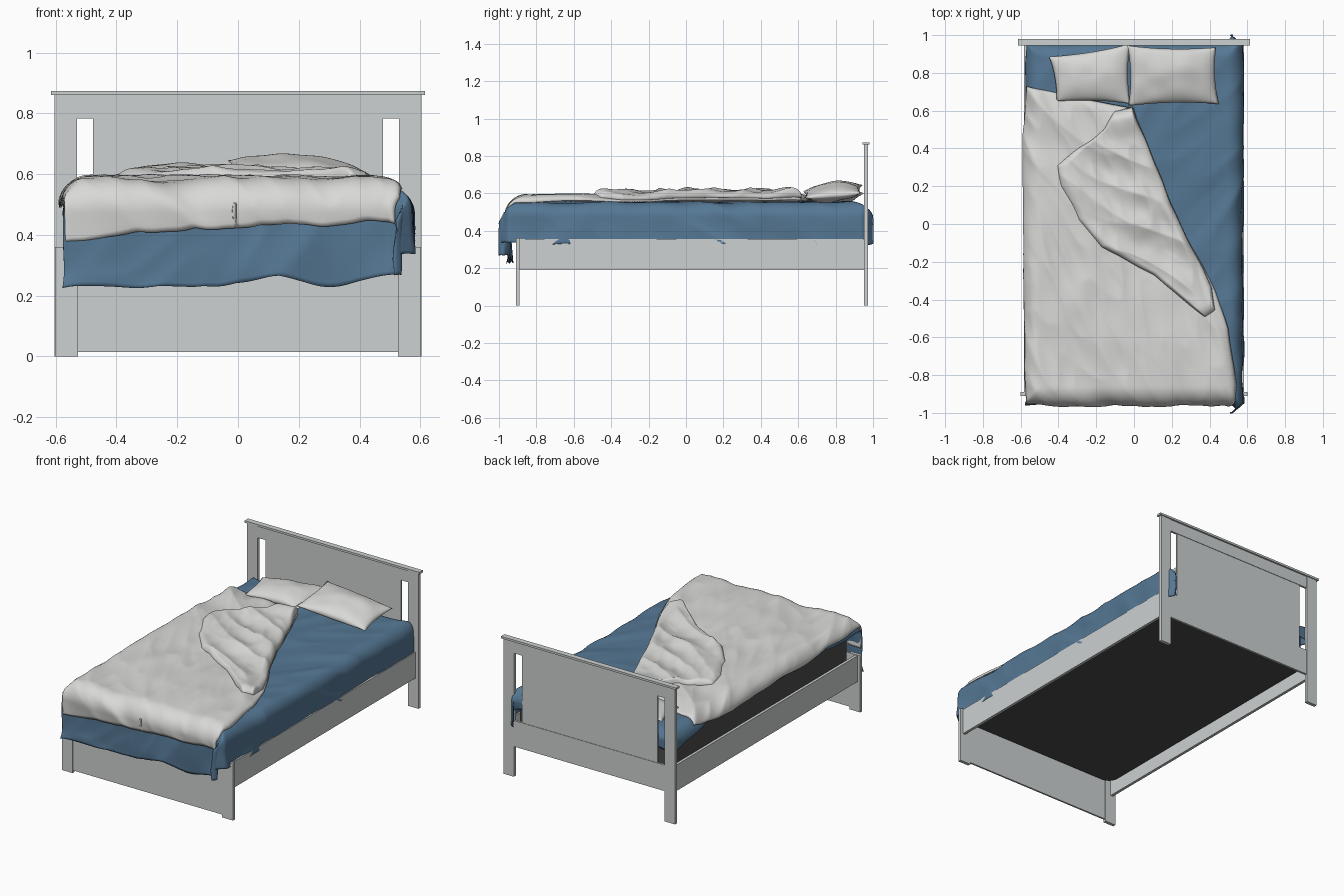
import bpy, bmesh, math
from mathutils import Vector, noise

if "Cube" in bpy.data.objects:
    bpy.data.objects.remove(bpy.data.objects["Cube"])


def material(name, rgb):
    m = bpy.data.materials.new(name)
    m.diffuse_color = (*rgb, 1)
    m.use_nodes = True
    m.node_tree.nodes["Principled BSDF"].inputs["Base Color"].default_value = m.diffuse_color
    return m


FRAME = material("painted grey", (0.61, 0.635, 0.635))
LINEN = material("pale linen", (0.69, 0.69, 0.675))
BLUE = material("blue sheet", (0.09, 0.185, 0.295))
DARK = material("charcoal", (0.072, 0.072, 0.072))


def make(name, verts, faces, mat, smooth=True):
    me = bpy.data.meshes.new(name)
    me.from_pydata(verts, [], faces)
    me.materials.append(mat)
    ob = bpy.data.objects.new(name, me)
    bpy.context.collection.objects.link(ob)
    if smooth:
        me.polygons.foreach_set("use_smooth", [True] * len(me.polygons))
    return ob


def box(name, x0, x1, y0, y1, z0, z1, mat=FRAME, corner=0):
    bm = bmesh.new()
    bmesh.ops.create_cube(bm, size=1)
    for v in bm.verts:
        v.co = ((x0 + x1) / 2 + v.co.x * (x1 - x0),
                (y0 + y1) / 2 + v.co.y * (y1 - y0),
                (z0 + z1) / 2 + v.co.z * (z1 - z0))
    if corner:
        edges = [e for e in bm.edges if abs(e.verts[0].co.z - e.verts[1].co.z) > 0.01]
        bmesh.ops.bevel(bm, geom=edges, offset=corner, segments=6, profile=0.5, affect='EDGES')
    me = bpy.data.meshes.new(name)
    bm.to_mesh(me)
    bm.free()
    me.materials.append(mat)
    ob = bpy.data.objects.new(name, me)
    bpy.context.collection.objects.link(ob)
    return ob


# --- wooden frame ---
for side, s in (("left", -1), ("right", 1)):
    def mirrored(name, a, b, *rest):
        box(f"{side}_{name}", min(s * a, s * b), max(s * a, s * b), *rest)
    mirrored("head_post", 0.53, 0.604, 0.951, 0.973, 0, 0.86)
    mirrored("foot_post", 0.526, 0.602, -0.91, -0.89, 0, 0.36)
    mirrored("side_rail", 0.565, 0.583, -0.89, 0.951, 0.19, 0.355)
box("headboard_cap", -0.615, 0.615, 0.945, 0.98, 0.86, 0.873)
box("headboard_top_rail", -0.53, 0.53, 0.955, 0.969, 0.783, 0.86)
box("headboard_panel", -0.477, 0.477, 0.958, 0.966, 0.35, 0.785)
box("headboard_low_rail", -0.53, 0.53, 0.955, 0.969, 0.19, 0.355)
box("footboard_panel", -0.526, 0.526, -0.905, -0.894, 0.015, 0.357)
box("mattress", -0.547, 0.547, -0.872, 0.93, 0.262, 0.512, DARK, 0.06)


# --- cloth helpers ---
def ridged(x, y, angle, long, short, seed):
    """Stretched noise giving creases that run along the given angle."""
    c, s = math.cos(angle), math.sin(angle)
    n = noise.noise(Vector(((x * c + y * s) * long, (y * c - x * s) * short, seed)))
    return 1 - 2 * min(1, abs(n) * 1.8)


def soft(x, y, f, seed):
    return noise.noise(Vector((x * f, y * f, seed)))


def bend(o, r):
    if o <= 0:
        return 0, 0
    a = o / r
    if a < math.pi / 2:
        return r * math.sin(a), r * (1 - math.cos(a))
    return r, r + o - r * math.pi / 2


def drape(x, y, h):
    """Lay a flat cloth point over the mattress, h above its surface."""
    r = 0.07 + h
    sx, sy = (1 if x > 0 else -1), (1 if y > 0 else -1)
    ybase = 0.879 if y > 0 else 0.86
    ox, oy = abs(x) - 0.495, abs(y) - ybase
    hx, dx = bend(ox, r)
    hy, dy = bend(oy, r)
    flap = max(0, min(ox, oy))
    px = min(abs(x), 0.495) + hx
    py = min(abs(y), ybase) + hy + (0.38 if x > 0 else 0.05) * flap
    py = min(py, 0.999 if x > 0 or y < 0 else 0.95)
    if x > 0:                       # loose corner flaps swing inwards
        px -= 1.2 * max(0, py - 0.95)
    return sx * min(px, 0.6), sy * py, 0.545 + h - max(dx, dy)


def along(pts, t):
    """Point at fraction t of the length of a polyline."""
    lens = [math.dist(a, b) for a, b in zip(pts, pts[1:])]
    d = t * sum(lens)
    for a, b, l in zip(pts, pts[1:], lens):
        if d <= l + 1e-9:
            return Vector(a).lerp(Vector(b), min(1, d / l))
        d -= l
    return Vector(pts[-1])


def grid_faces(nu, nv, flip=False, start=0):
    fs = []
    for j in range(nv):
        for i in range(nu):
            k = start + j * (nu + 1) + i
            f = (k, k + nu + 1, k + nu + 2, k + 1)
            fs.append(f[::-1] if flip else f)
    return fs


def cloth(name, left, right, height, mat, nu, nv, thick):
    verts = []
    for j in range(nv + 1):
        a, b = along(left, j / nv), along(right, j / nv)
        for i in range(nu + 1):
            u, v = i / nu, j / nv
            p = a.lerp(b, u)
            rim = 1 - abs(2 * u - 1) ** 6
            p += 0.012 * (1 - rim) * Vector((soft(p.x, p.y, 6, 1), soft(p.x, p.y, 6, 2)))
            verts.append(drape(p.x, p.y, height(p.x, p.y, u, v)))
    ob = make(name, verts, grid_faces(nu, nv), mat)
    mod = ob.modifiers.new("thickness", 'SOLIDIFY')
    mod.thickness, mod.offset = thick, -1
    return ob


# --- blue sheet ---
def sheet_h(x, y, u, v):
    hang = max(0, x - 0.52, -y - 0.88)
    return (0.006 + 0.006 * soft(x, y, 4, 5) + 0.005 * ridged(x, y, 0.9, 2, 6, 3)
            + 0.05 * hang * (0.4 + soft(x, y, 5, 8)))


cloth("sheet", [(-0.67, 1.03), (-0.60, 0.6), (-0.60, -0.6), (-0.60, -1.255)],
      [(0.77, 1.05), (0.785, 0.4), (0.785, -0.6), (0.76, -1.19)], sheet_h, BLUE, 110, 170, 0.004)


# --- duvet with its turned-back corner ---
def rise(d, w):
    d = max(0, min(1, d / w))
    return math.sqrt(1 - (1 - d) ** 2)


def duvet_body(x, y):
    knot = math.exp(-((x + 0.07) ** 2 + (y - 0.53) ** 2) / 0.008)
    return (0.026 + 0.013 * ridged(x, y, -0.9, 1.1, 4, 1) + 0.006 * soft(x, y, 5, 4)
            + 0.005 * ridged(x, y, -1.2, 3, 10, 7) + 0.022 * knot)


def duvet_h(x, y, u, v):
    edge = rise(1 - u, 0.07) * rise(v, 0.04) * (0.2 + 0.8 * rise(u, 0.25)) \
        * (0.3 + 0.7 * rise(1 - v, 0.25))
    return 0.010 + max(0.004, duvet_body(x, y)) * (0.25 + 0.75 * edge)


def fold_h(x, y, u, v):
    edge = rise(u, 0.12) * rise(1 - u, 0.12) * rise(v, 0.05) * rise(1 - v, 0.05)
    crease = 0.010 * ridged(x, y, -0.55, 1.8, 6, 11) + 0.006 * soft(x, y, 9, 2)
    return 0.012 + max(0.004, duvet_body(x, y)) * (0.5 + 0.5 * edge) + (0.023 + crease) * edge


cloth("duvet", [(-0.58, 0.73), (-0.625, 0.5), (-0.61, -0.5), (-0.58, -1.09)],
      [(0.0, 0.61), (0.06, 0.45), (0.2, 0.1), (0.3, -0.1), (0.43, -0.36), (0.5, -0.55),
       (0.54, -0.85), (0.53, -1.04)], duvet_h, LINEN, 110, 170, 0.008)
cloth("duvet_fold", [(-0.10, 0.60), (-0.16, 0.5), (-0.30, 0.40), (-0.41, 0.31), (-0.39, 0.2),
                     (-0.3, 0.02), (-0.18, -0.12), (0.1, -0.27), (0.38, -0.5)],
      [(-0.01, 0.62), (0.06, 0.45), (0.2, 0.1), (0.3, -0.1), (0.41, -0.34), (0.43, -0.46)],
      fold_h, LINEN, 80, 130, 0.008)


# --- pillows: two puffed sheets welded round the seam ---
def pillow(name, corners, puff, seed):
    n = 36
    nw, ne, sw, se = map(Vector, corners)
    verts = []
    for sign in (1, -1):
        for j in range(n + 1):
            for i in range(n + 1):
                u, v = 2 * i / n - 1, 2 * j / n - 1
                a = (u * (1 - 0.06 * (1 - v * v)) + 1) / 2
                b = (v * (1 - 0.08 * (1 - u * u)) + 1) / 2
                p = nw.lerp(ne, a).lerp(sw.lerp(se, a), b)
                t = (max(0, (1 - u * u) * (1 - v * v))) ** 0.55
                p.z += t * (sign * puff + 0.012 * soft(p.x, p.y, 9, seed))
                verts.append(p)
    faces = grid_faces(n, n) + grid_faces(n, n, True, (n + 1) ** 2)
    ob = make(name, verts, faces, LINEN)
    bm = bmesh.new()
    bm.from_mesh(ob.data)
    bmesh.ops.remove_doubles(bm, verts=bm.verts, dist=0.0005)
    bm.to_mesh(ob.data)
    bm.free()


pillow("left_pillow", [(-0.45, 0.885, 0.58), (-0.02, 0.955, 0.60),
                       (-0.41, 0.65, 0.57), (-0.02, 0.635, 0.59)], 0.05, 3)
pillow("right_pillow", [(-0.035, 0.945, 0.645), (0.435, 0.935, 0.60),
                        (-0.03, 0.625, 0.61), (0.45, 0.635, 0.575)], 0.052, 6)
